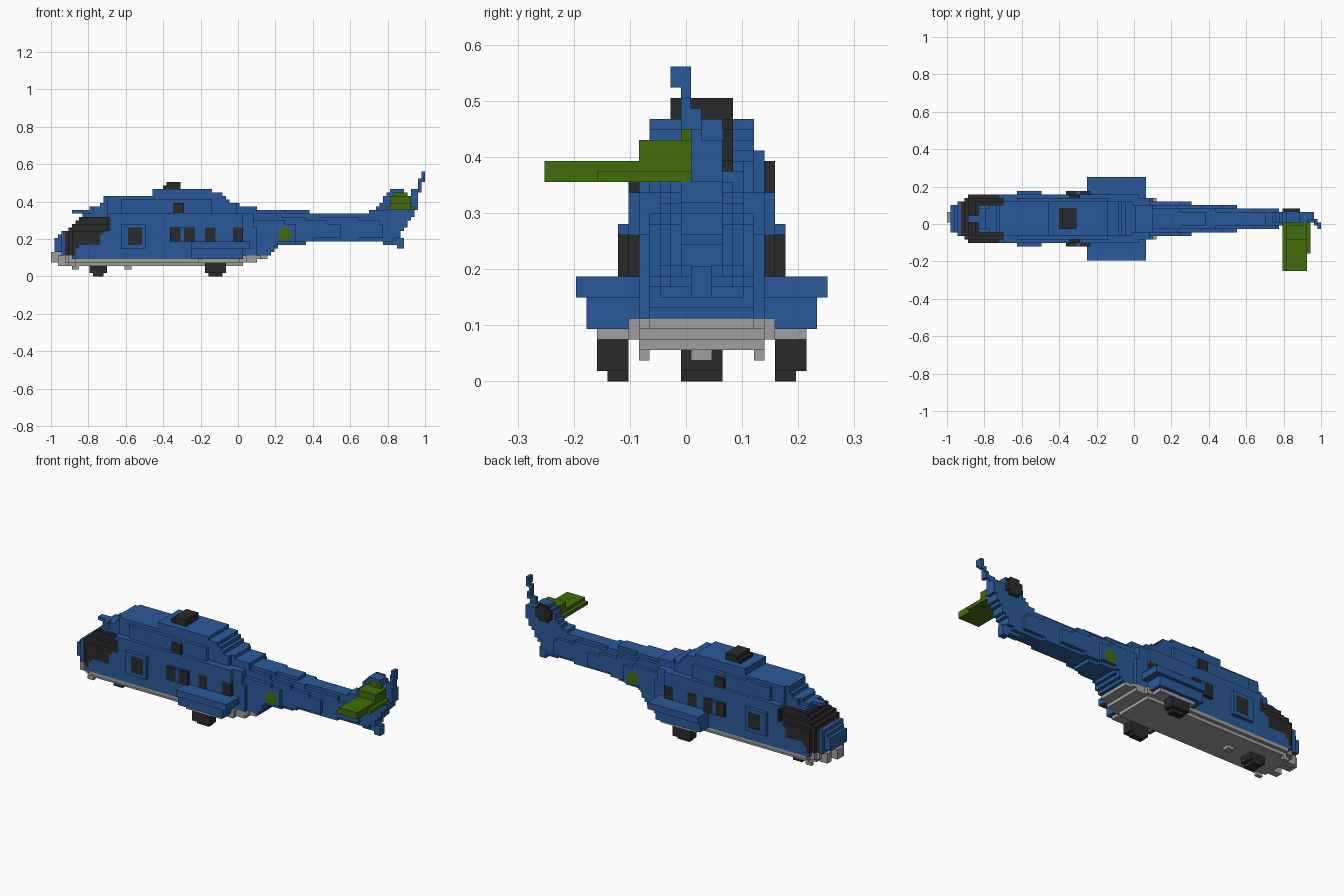
import bpy
import bmesh

if "Cube" in bpy.data.objects:
    bpy.data.objects.remove(bpy.data.objects["Cube"])

V = 2 / 107          # block size
CY = 1.5 * V         # the fuselage centreline sits slightly off the origin
NX, NY, NZ = 107, 15, 31

COLOURS = {
    "navy_blue": (0.023, 0.102, 0.325),
    "dark_grey": (0.023, 0.023, 0.023),
    "light_grey": (0.35, 0.35, 0.35),
    "leaf_green": (0.053, 0.153, 0.003),
}
PART_COLOUR = {
    "fuselage": "navy_blue", "engine_cowling": "navy_blue", "tail_boom": "navy_blue",
    "tail_fin": "navy_blue", "tail_skid": "navy_blue", "sponsons": "navy_blue",
    "roof_blade": "navy_blue", "belly": "light_grey", "nose_sensor": "light_grey",
    "cockpit_glass": "dark_grey", "cabin_windows": "dark_grey", "engine_intakes": "dark_grey",
    "rotor_hub": "dark_grey", "tail_rotor_hub": "dark_grey", "wheels": "dark_grey",
    "tail_plane": "leaf_green", "side_marking": "leaf_green",
}
cells = {}           # (i, j, k) -> part name


def lerp(table, x):
    """Piecewise linear lookup in a list of (position, value)."""
    if x <= table[0][0]:
        return table[0][1]
    for (a, va), (b, vb) in zip(table, table[1:]):
        if x <= b:
            return va + (vb - va) * (x - a) / (b - a)
    return table[-1][1]


def centre(c):
    """Middle of a block, y measured from the centreline."""
    return -1 + (c[0] + .5) * V, (c[1] + .5) * V, (c[2] + .5) * V


def fill(part, rule):
    """Add blocks wherever the rule holds."""
    for i in range(NX):
        for j in range(-NY, NY):
            for k in range(NZ):
                if rule(*centre((i, j, k))):
                    cells[i, j, k] = part


def paint(part, rule, over):
    """Hand existing blocks over to another part."""
    for c, owner in list(cells.items()):
        if owner in over and rule(*centre(c)):
            cells[c] = part


def box(part, x, y, z, mirror=False):
    fill(part, lambda px, py, pz: x[0] < px < x[1] and z[0] < pz < z[1]
         and y[0] < (abs(py) if mirror else py) < y[1])


def in_poly(poly, x, z):
    hit = False
    for (x1, z1), (x2, z2) in zip(poly, poly[1:] + poly[:1]):
        if (z1 > z) != (z2 > z) and x < x1 + (x2 - x1) * (z - z1) / (z2 - z1):
            hit = not hit
    return hit


# Cabin and nose, with the cockpit leaning inwards towards the roof
HULL_TOP = [(-.985, .19), (-.95, .225), (-.91, .25), (-.86, .30), (-.82, .34), (.2, .345)]
HULL_BASE = [(-.98, .135), (-.92, .115), (-.88, .094), (.14, .094), (.2, .14)]
HULL_WIDTH = [(-.985, .06), (-.95, .085), (-.92, .10), (-.88, .125), (-.85, .131),
              (-.02, .131), (.03, .12), (.08, .107), (.2, .09)]
HULL_SECTION = [(.05, .131), (.34, .131), (.37, .113)]
COCKPIT_SECTION = [(.22, .131), (.27, .113), (.34, .07)]


def hull(x, y, z):
    if not (-.985 < x < .2 and lerp(HULL_BASE, x) < z < lerp(HULL_TOP, x)):
        return False
    section = COCKPIT_SECTION if x < -.70 else HULL_SECTION
    return abs(y) < min(lerp(HULL_WIDTH, x), lerp(section, z))


fill("fuselage", hull)

# Raised door panels
box("fuselage", (-.62, -.49), (.12, .15), (.15, .28), True)
box("fuselage", (-.37, -.23), (.12, .15), (.187, .262), True)

# Tail boom
BOOM_BASE = [(.14, .10), (.19, .135), (.22, .16), (.35, .175), (.45, .187), (.85, .19)]
BOOM_TOP = [(.1, .36), (.25, .352), (.5, .34), (.9, .34)]
BOOM_WIDTH = [(.15, .098), (.25, .09), (.4, .075), (.6, .062), (.75, .05), (.9, .03)]
BOOM_SECTION = [(0, .7), (.15, 1), (.6, 1), (.85, .75), (1, .45)]


def boom(x, y, z):
    lo, hi = lerp(BOOM_BASE, x), lerp(BOOM_TOP, x)
    if not (.14 < x < .83 and lo < z < hi):
        return False
    return abs(y) < lerp(BOOM_WIDTH, x) * lerp(BOOM_SECTION, (z - lo) / (hi - lo))


# The cabin shell is rounded over where it runs into the boom
for c in [c for c in cells if centre(c)[0] > .08]:
    x, y, z = centre(c)
    if abs(y) > lerp([(.22, .12), (.30, .09), (.345, .05)], z):
        del cells[c]
fill("tail_boom", boom)

# Engine cowling on the roof
COWL_TOP = [(-.83, .355), (-.74, .375), (-.71, .43), (-.47, .43), (-.44, .47), (-.16, .47),
            (-.09, .44), (-.04, .40), (.02, .378), (.12, .362), (.25, .35)]
COWL_WIDTH = [(-.83, .05), (-.72, .078), (-.6, .113), (-.2, .113), (-.05, .09), (.25, .04)]
COWL_SECTION = [(.40, .113), (.41, .113), (.42, .094), (.47, .094)]
fill("engine_cowling", lambda x, y, z: -.83 < x < .25 and .334 < z < lerp(COWL_TOP, x)
     and abs(y) < min(lerp(COWL_WIDTH, x), lerp(COWL_SECTION, z)))
box("roof_blade", (-.89, -.82), (-.019, .019), (.336, .36))

# Belly pan
BELLY_BASE = [(-.93, .094), (-.90, .057), (0, .057), (.06, .075), (.14, .094), (.18, .112)]
BELLY_WIDTH = [(-.93, .08), (-.86, .131), (.0, .131), (.08, .113), (.18, .09)]
fill("belly", lambda x, y, z: -.93 < x < .16
     and lerp(BELLY_BASE, x) < z < (.113 if x > .03 or x < -.87 else .095)
     and abs(y) < lerp(BELLY_WIDTH, x) - (.019 if z < .075 else 0))
box("belly", (-.89, -.85), (.094, .113), (.037, .057), True)
box("belly", (-.60, -.57), (-.01, .02), (.037, .057))

# Nose sensor housing with a small pod on each side
box("nose_sensor", (-1, -.93), (-.028, .037), (.075, .13))
box("nose_sensor", (-.965, -.90), (.037, .075), (.057, .113), True)

# Sponsons with grey undersides
box("sponsons", (-.25, .03), (.10, .206), (.094, .187), True)
box("sponsons", (-.25, .06), (.10, .224), (.15, .187), True)
box("belly", (-.22, 0), (.10, .187), (.075, .094), True)

# Swept tail fin
FIN = [(.66, .22), (.70, .345), (.755, .37), (.775, .42), (.80, .45), (.825, .468), (.885, .468),
       (.90, .43), (.955, .43), (.955, .35), (.93, .31), (.90, .27), (.87, .22), (.82, .18)]
fill("tail_fin", lambda x, y, z: in_poly(FIN, x, z)
     and abs(y - lerp([(.34, 0), (.37, .009)], z)) < lerp([(.3, .04), (.36, .029)], z))

# Fin tip leaning to the right with height
box("tail_fin", (.92, .957), (-.019, .0), (.355, .468))
box("tail_fin", (.957, .977), (-.038, .0), (.45, .487))
box("tail_fin", (.957, .977), (-.038, -.018), (.487, .525))
box("tail_fin", (.976, 1.0), (-.038, -.018), (.505, .525))
box("tail_fin", (.976, 1.0), (-.057, -.018), (.525, .562))
box("tail_skid", (.775, .885), (-.019, .019), (.165, .20))
box("tail_skid", (.85, .885), (-.019, .019), (.145, .17))

# One-sided tail plane
box("tail_plane", (.79, .92), (-.28, -.018), (.355, .375))
box("tail_plane", (.81, .92), (-.28, -.018), (.373, .393))
box("tail_plane", (.79, .94), (-.19, -.018), (.355, .375))
box("tail_plane", (.81, .92), (-.112, -.018), (.39, .431))
box("tail_plane", (.83, .90), (-.038, -.018), (.43, .45))

# Rotor hubs
box("rotor_hub", (-.40, -.30), (-.056, .056), (.468, .487))
box("rotor_hub", (-.385, -.315), (-.056, .056), (.487, .505))
box("tail_rotor_hub", (.79, .88), (.037, .057), (.393, .45))
box("tail_rotor_hub", (.81, .86), (.037, .057), (.375, .468))

# Wheels
box("wheels", (-.80, -.70), (-.038, .038), (.019, .057))
box("wheels", (-.78, -.72), (-.038, .038), (0, .019))
box("wheels", (-.18, -.07), (.131, .188), (.019, .075), True)
box("wheels", (-.16, -.09), (.131, .169), (0, .019), True)

# Cockpit glazing
GLASS = [(-.93, .115), (-.87, .115), (-.85, .168), (-.745, .168), (-.74, .225), (-.69, .245),
         (-.69, .318), (-.86, .318), (-.935, .23)]
paint("cockpit_glass", lambda x, y, z: in_poly(GLASS, x, z), {"fuselage"})

# Cabin windows
for x0, x1 in [(-.59, -.515), (-.365, -.31), (-.29, -.235), (-.18, -.12), (-.03, .025)]:
    lo = .168 if x0 < -.5 else .187
    paint("cabin_windows", lambda x, y, z: abs(y) > .09 and x0 < x < x1 and lo < z < .262,
          {"fuselage"})

# Engine intakes standing out from the cowling
box("engine_intakes", (-.345, -.29), (.093, .131), (.337, .393), True)

# Diamond marking on each side of the boom
paint("side_marking", lambda x, y, z: abs(y) > .03 and abs(x - .248) + abs(z - .224) < .045,
      {"tail_boom"})

# Colours
materials = {}
for name, rgb in COLOURS.items():
    mat = bpy.data.materials.new(name)
    mat.use_nodes = True
    mat.diffuse_color = (*rgb, 1)
    bsdf = mat.node_tree.nodes["Principled BSDF"]
    bsdf.inputs["Base Color"].default_value = (*rgb, 1)
    bsdf.inputs["Roughness"].default_value = .8
    materials[name] = mat

# Skin the exposed block faces of each part
for part, colour in PART_COLOUR.items():
    bm = bmesh.new()
    verts = {}
    for c in [c for c, owner in cells.items() if owner == part]:
        for axis in range(3):
            for side in (0, 1):
                n = list(c)
                n[axis] += 2 * side - 1
                if tuple(n) in cells:
                    continue
                u, w = (axis + 1) % 3, (axis + 2) % 3
                loop = [(0, 0), (1, 0), (1, 1), (0, 1)]
                face = []
                for a, b in (loop if side else loop[::-1]):
                    p = list(c)
                    p[axis] += side
                    p[u] += a
                    p[w] += b
                    p = tuple(p)
                    if p not in verts:
                        verts[p] = bm.verts.new((-1 + p[0] * V, CY + p[1] * V, p[2] * V))
                    face.append(verts[p])
                bm.faces.new(face)
    mesh = bpy.data.meshes.new(part)
    bm.to_mesh(mesh)
    bm.free()
    mesh.materials.append(materials[colour])
    bpy.context.collection.objects.link(bpy.data.objects.new(part, mesh))
